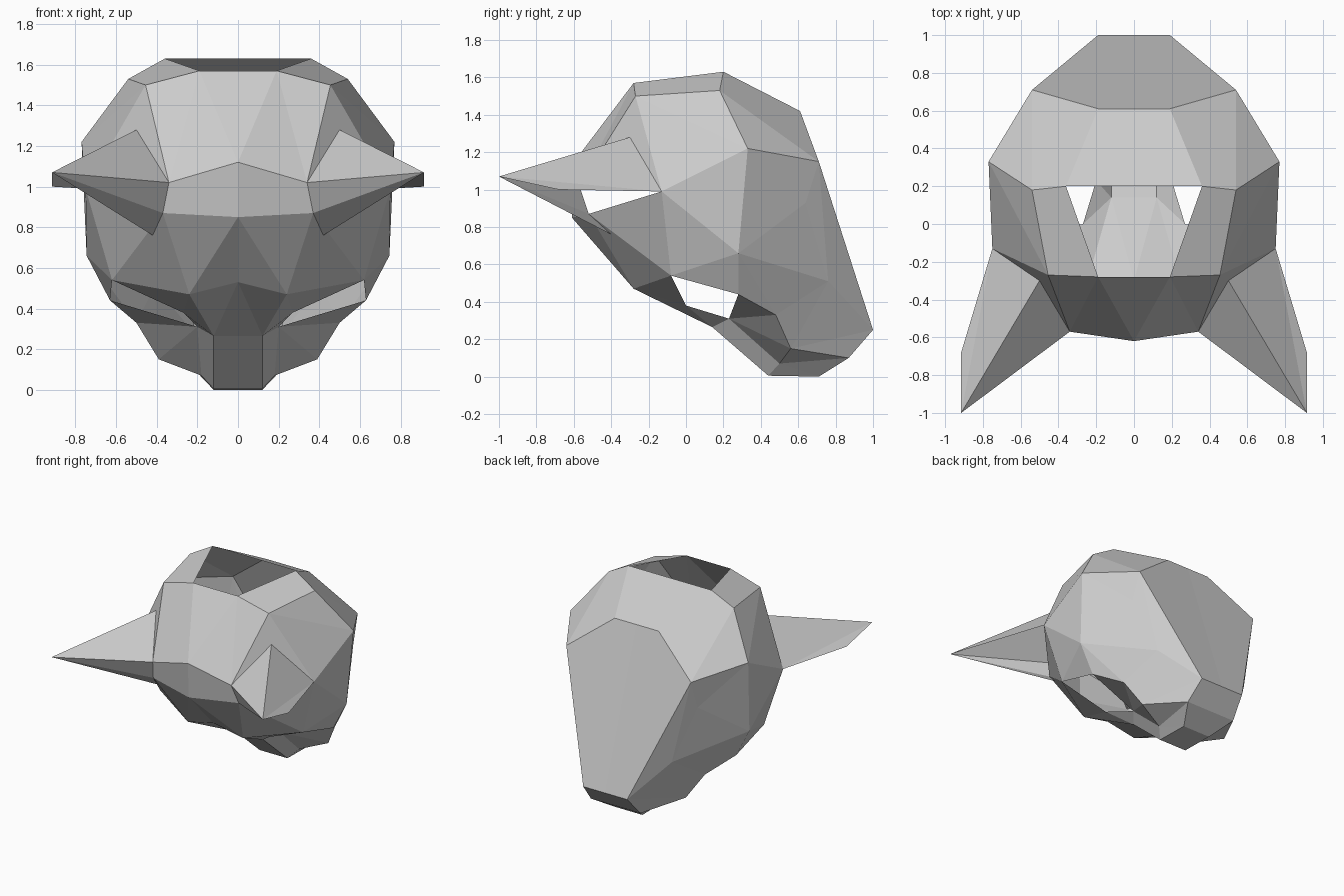
import bpy, bmesh
from mathutils import Vector

if "Cube" in bpy.data.objects:
    bpy.data.objects.remove(bpy.data.objects["Cube"])

# Landmarks of the right half; a "0" prefix on a name drops it onto the centre line
crown = {
    "top_f": (.19, -.28, 1.57), "top_b": (.36, .20, 1.63),
    "temple_f": (.455, -.27, 1.50), "temple_b": (.54, .18, 1.53),
    "ear": (.77, .33, 1.22), "nape": (.19, .61, 1.42), "wing": (.54, .71, 1.15),
}
brow = {
    "peak": (0, -.62, 1.12), "brow": (.34, -.57, 1.02), "under": (.37, -.52, .87),
    "mid": (0, -.61, .85), "socket": (.75, -.13, .99),
}
face = {
    "nose": (0, -.30, .53), "snout": (.24, -.28, .47), "eye_a": (.62, -.08, .54),
    "eye_b": (.63, .28, .44), "eye_c": (.20, .23, .31), "eye_d": (.27, 0, .38),
    "cheek": (.745, .28, .66), "lip": (.12, .14, .265),
}
jaw = {
    "chin_f": (.12, .44, .005), "chin_s": (.18, .50, .07), "chin_b": (.12, .71, 0),
    "jaw_a": (.50, .48, .33), "jaw_b": (.39, .56, .15), "heel": (.215, .87, .10),
    "tail": (.19, 1.0, .25), "dent_a": (.55, .64, .93), "dent_b": (.41, .76, .51),
}
horn = {
    "tip": (.915, -1.0, 1.07), "h_top": (.50, -.30, 1.28),
    "h_low": (.42, -.40, .76), "h_out": (.915, -.68, 1.0),
}
P = {**crown, **brow, **face, **jaw, **horn}


def point(n):
    if n[0] == "0":
        return (0, P[n[1:]][1], P[n[1:]][2])
    return P[n]


def shell(name, panels, core=(0, .2, .8)):
    """Flat panels joined at landmarks, facing away from core, mirrored in x."""
    bm, verts = bmesh.new(), {}
    for line in panels.strip().splitlines():
        ring = line.split()
        for n in ring:
            if n not in verts:
                verts[n] = bm.verts.new(point(n))
        f = bm.faces.new([verts[n] for n in ring])
        f.normal_update()
        if f.normal.dot(f.calc_center_median() - Vector(core)) < 0:
            f.normal_flip()
    me = bpy.data.meshes.new(name)
    bm.to_mesh(me)
    bm.free()
    ob = bpy.data.objects.new(name, me)
    bpy.context.collection.objects.link(ob)
    ob.modifiers.new("Mirror", "MIRROR").use_clip = True
    return ob


# Forehead, crown with open top, and back plate
shell("crown", """
0top_f top_f peak
top_f temple_f brow
top_f brow peak
temple_f socket brow
top_f top_b temple_b temple_f
temple_f temple_b ear
temple_f ear socket
top_b nape wing temple_b
temple_b wing ear
top_b 0top_b 0nape nape
""")
shell("back_plate", """
0nape nape wing tail 0tail
""")

# Brow band and front of the face around the eye openings
shell("face", """
peak brow under mid
mid under snout
mid snout nose
under socket eye_a
under eye_a snout
snout eye_a eye_d
snout eye_d lip
nose snout lip
nose lip 0lip
eye_d eye_c lip
""")

# Cheeks and hollowed sides
shell("side", """
socket ear cheek
socket cheek eye_a
eye_a cheek eye_b
ear wing dent_a
ear dent_a cheek
cheek dent_a dent_b
cheek dent_b jaw_a
cheek jaw_a eye_b
wing tail dent_b
wing dent_b dent_a
jaw_a dent_b jaw_b
jaw_b dent_b tail
jaw_b tail heel
""")

# Chin and jaw underside
shell("jaw", """
lip eye_c chin_s chin_f
0lip lip chin_f 0chin_f
eye_c eye_b jaw_a
eye_c jaw_a jaw_b
eye_c jaw_b chin_s
chin_s jaw_b heel
chin_s heel chin_b
chin_f chin_s chin_b
0chin_f chin_f chin_b 0chin_b
0chin_b chin_b heel 0heel
0heel heel tail 0tail
""")

# Forward-pointing horns, open on the lower outer side
shell("horns", """
tip h_top brow
tip brow under
tip under h_low
tip h_top socket
tip socket h_out
""", core=(.6, -.45, 1.0))
